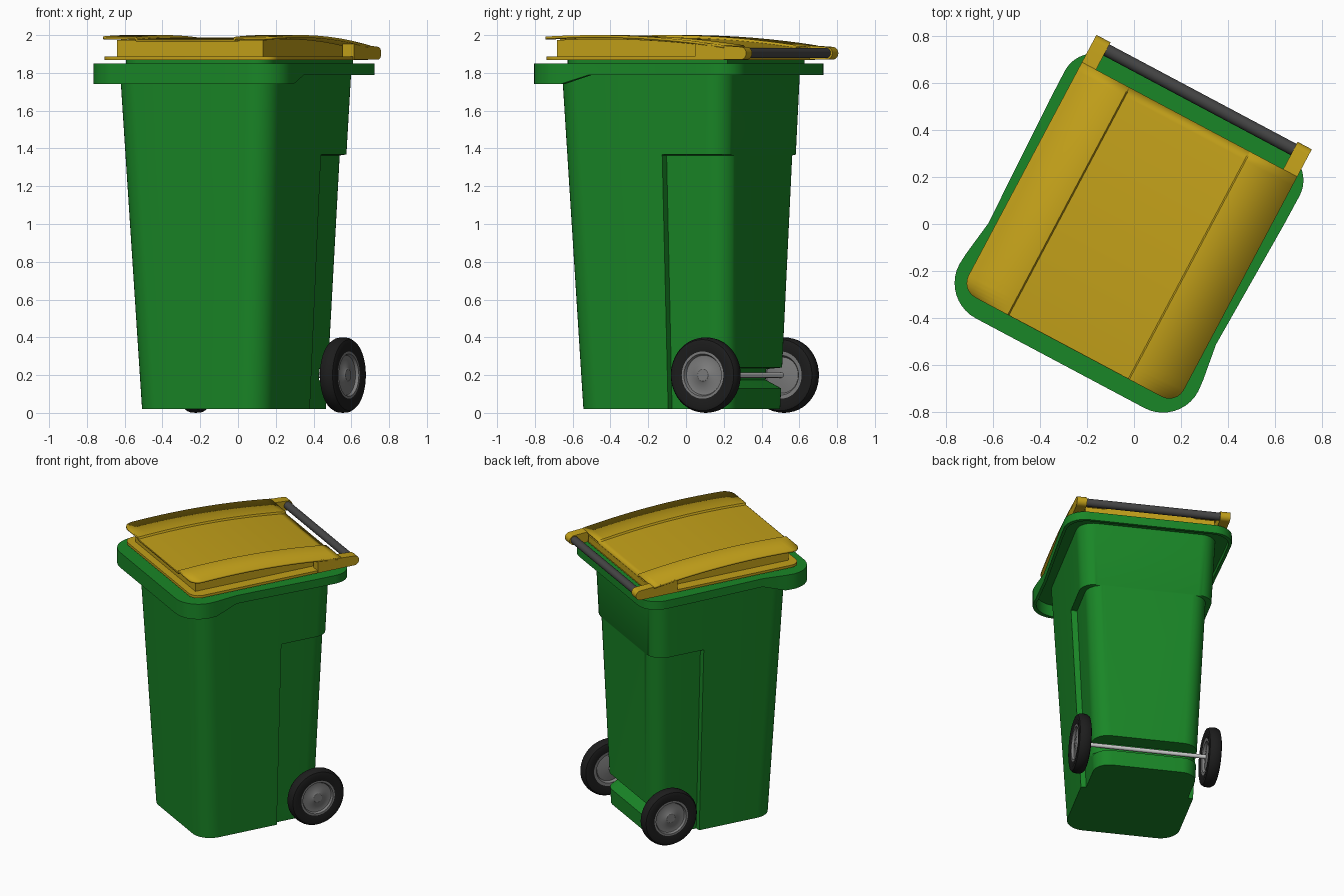
import bpy, bmesh, math
from mathutils import Matrix

if "Cube" in bpy.data.objects:
    bpy.data.objects.remove(bpy.data.objects["Cube"])

TURN = Matrix.Rotation(math.radians(-28), 4, 'Z')   # whole bin stands turned


def mat(name, col):
    m = bpy.data.materials.new(name)
    m.diffuse_color = (*col, 1)
    m.use_nodes = True
    m.node_tree.nodes["Principled BSDF"].inputs["Base Color"].default_value = m.diffuse_color
    return m


GREEN = mat("green_plastic", (0.01, 0.24, 0.02))
YELLOW = mat("yellow_plastic", (0.54, 0.35, 0.01))
BLACK = mat("black_rubber", (0.012, 0.012, 0.012))
DARK = mat("dark_grey", (0.06, 0.06, 0.06))
HUB = mat("hub_grey", (0.2, 0.2, 0.2))


def make(name, verts, faces, material=None, angle=35):
    me = bpy.data.meshes.new(name)
    bm = bmesh.new()
    vs = [bm.verts.new(v) for v in verts]
    for f in faces:
        bm.faces.new([vs[i] for i in f])
    bmesh.ops.recalc_face_normals(bm, faces=bm.faces)
    bm.transform(TURN)
    bm.to_mesh(me)
    bm.free()
    ob = bpy.data.objects.new(name, me)
    bpy.context.collection.objects.link(ob)
    if material:
        me.materials.append(material)
    bpy.ops.object.select_all(action='DESELECT')
    ob.select_set(True)
    bpy.context.view_layer.objects.active = ob
    bpy.ops.object.shade_smooth_by_angle(angle=math.radians(angle))
    return ob


def loft(name, rings, material, closed=True):
    n = len(rings[0])
    verts = [p for r in rings for p in r]
    faces = [(k*n+i, k*n+(i+1) % n, (k+1)*n+(i+1) % n, (k+1)*n+i)
             for k in range(len(rings)-1) for i in range(n)]
    if closed:
        faces += [tuple(range(n)), tuple(range((len(rings)-1)*n, len(rings)*n))]
    return make(name, verts, faces, material)


def arc(cx, cy, r, a0, a1, n=10):
    return [(cx + r*math.cos(math.radians(a0+(a1-a0)*i/n)),
             cy + r*math.sin(math.radians(a0+(a1-a0)*i/n))) for i in range(n+1)]


def mirror(half):
    return half + [(-x, y) for x, y in reversed(half)]


def lathe_x(name, profile, x0, y, z, side, material, seg=48, closed=True):
    rings = [[(x0 + side*a, y + r*math.cos(2*math.pi*i/seg), z + r*math.sin(2*math.pi*i/seg))
              for i in range(seg)] for r, a in profile]
    return loft(name, rings, material, closed)


def extrude_x(name, prof, x0, x1, material):
    return loft(name, [[(x, y, z) for y, z in prof] for x in (x0, x1)], material)


# tapered body with side recesses for the wheels and a groove for the axle
def body_ring(z, inset, back=None):
    t = (z - 0.02) / 1.77
    w, vf = 0.38 + 0.088*t, -0.465 - 0.08*t
    vb = back if back else 0.425 + 0.052*t
    half = arc(w-0.13, vf+0.13, 0.13, -90, 0)
    half += [(w, 0.095), (w-inset, 0.1)]
    half += arc(w-inset-0.11, vb-0.11, 0.11, 0, 90)
    return [(x, y, z) for x, y in mirror(half)]


loft("bin_body", [body_ring(0.02, 0.035), body_ring(0.13, 0.035),
                  body_ring(0.175, 0.036, 0.335), body_ring(0.232, 0.036, 0.335),
                  body_ring(0.24, 0.036), body_ring(1.363, 0.04),
                  body_ring(1.368, 0), body_ring(1.84, 0)], GREEN)

# rim: flange with a deeper, flared skirt round the front
rim = mirror(arc(0.407, -0.502, 0.17, -90, 0) + [(0.573, -0.45), (0.55, -0.29), (0.566, 0.3)]
             + arc(0.427, 0.438, 0.14, 0, 90))


def skirt_z(y):
    return 1.74 + 0.05*min(1, max(0, (y + 0.45)/0.16))


inner = [(x*0.965, y*0.965) for x, y in rim]
loft("rim", [[(x, y, 1.85) for x, y in rim],
             [(x, y, skirt_z(y)) for x, y in rim],
             [(x, y, skirt_z(o[1])) for (x, y), o in zip(inner, rim)],
             [(x, y, 1.825) for x, y in inner]], GREEN)


def rounded(w, y0, y1, r):
    return mirror(arc(w-r, y0+r, r, -90, 0, 6) + [(w, y1)])


# neck between rim and lid, then the lid's thin lower flange
loft("neck", [[(x, y, z) for x, y in rounded(0.435, -0.52, 0.48, 0.1)]
              for z in (1.84, 1.872)], GREEN)
loft("lid_flange", [[(x, y, z) for x, y in rounded(0.515, -0.592, 0.5, 0.07)]
                    for z in (1.868, 1.886)], YELLOW)


# lid crown height along the depth
def crown(y):
    return 2.0 - 0.09*(y + 0.27)**2


N = 24
ys = [-0.54 + 1.045*i/N for i in range(N+1)]
extrude_x("lid_core", [(-0.54, 1.88)] + [(y, crown(y)-0.02) for y in ys] + [(0.505, 1.88)],
          -0.437, 0.437, YELLOW)

# arched top sheet, middle panel set lower between two side strips
R = 0.07
rows = [-0.595 + R*(1-math.cos(math.pi/2*i/6)) for i in range(6)]
rows += [-0.525 + 1.03*i/N for i in range(N+1)]
verts = []
for y in rows:
    d = max(0, -0.525 - y)
    h = 0.52 - R + math.sqrt(max(0, R*R - d*d))
    for x in (-h, -0.294, -0.288, 0.288, 0.294, h):
        verts.append((x, y, crown(y) - (0.013 if abs(x) < 0.29 else 0)))
faces = [(k*6+i, k*6+i+1, k*6+i+7, k*6+i+6) for k in range(len(rows)-1) for i in range(5)]
sheet = make("lid_top", verts, faces, YELLOW, 25)
if sheet.data.polygons[0].normal.z < 0:
    sheet.data.flip_normals()
mod = sheet.modifiers.new("thickness", 'SOLIDIFY')
mod.thickness = 0.014
mod.offset = -1

# hinge arms with rounded ends, one each side
arm = [(0.33, 1.87), (0.60, 1.87)]
arm += [p for p in arc(0.603, 1.904, 0.034, -80, 80, 10)]
arm += [(0.5, crown(0.5)-0.002), (0.42, crown(0.42)-0.002), (0.33, crown(0.33)-0.002)]
for s, tag in ((-1, "left"), (1, "right")):
    extrude_x("hinge_arm_" + tag, arm, s*0.452, s*0.52, YELLOW)

# handle bar
lathe_x("handle_bar", [(0.027, -0.46), (0.027, 0.46)], 0, 0.6, 1.905, 1, DARK, 32)

# axle and wheels
AY, AZ = 0.353, 0.2
lathe_x("axle", [(0.014, -0.43), (0.014, 0.43)], 0, AY, AZ, 1, None, 20)
tyre = [(0.125, -0.036), (0.17, -0.044), (0.188, -0.038), (0.198, -0.022), (0.2, 0),
        (0.198, 0.022), (0.188, 0.038), (0.17, 0.044), (0.125, 0.036), (0.125, -0.036)]
hub = [(0.02, -0.03), (0.095, -0.018), (0.105, -0.034), (0.127, -0.036),
       (0.127, 0.036), (0.112, 0.036), (0.105, 0.02), (0.095, 0.018),
       (0.04, 0.026), (0.032, 0.032), (0.012, 0.032)]
for s, tag in ((-1, "left"), (1, "right")):
    lathe_x("tyre_" + tag, tyre, s*0.441, AY, AZ, s, BLACK, closed=False)
    lathe_x("hub_" + tag, hub, s*0.441, AY, AZ, s, HUB)
